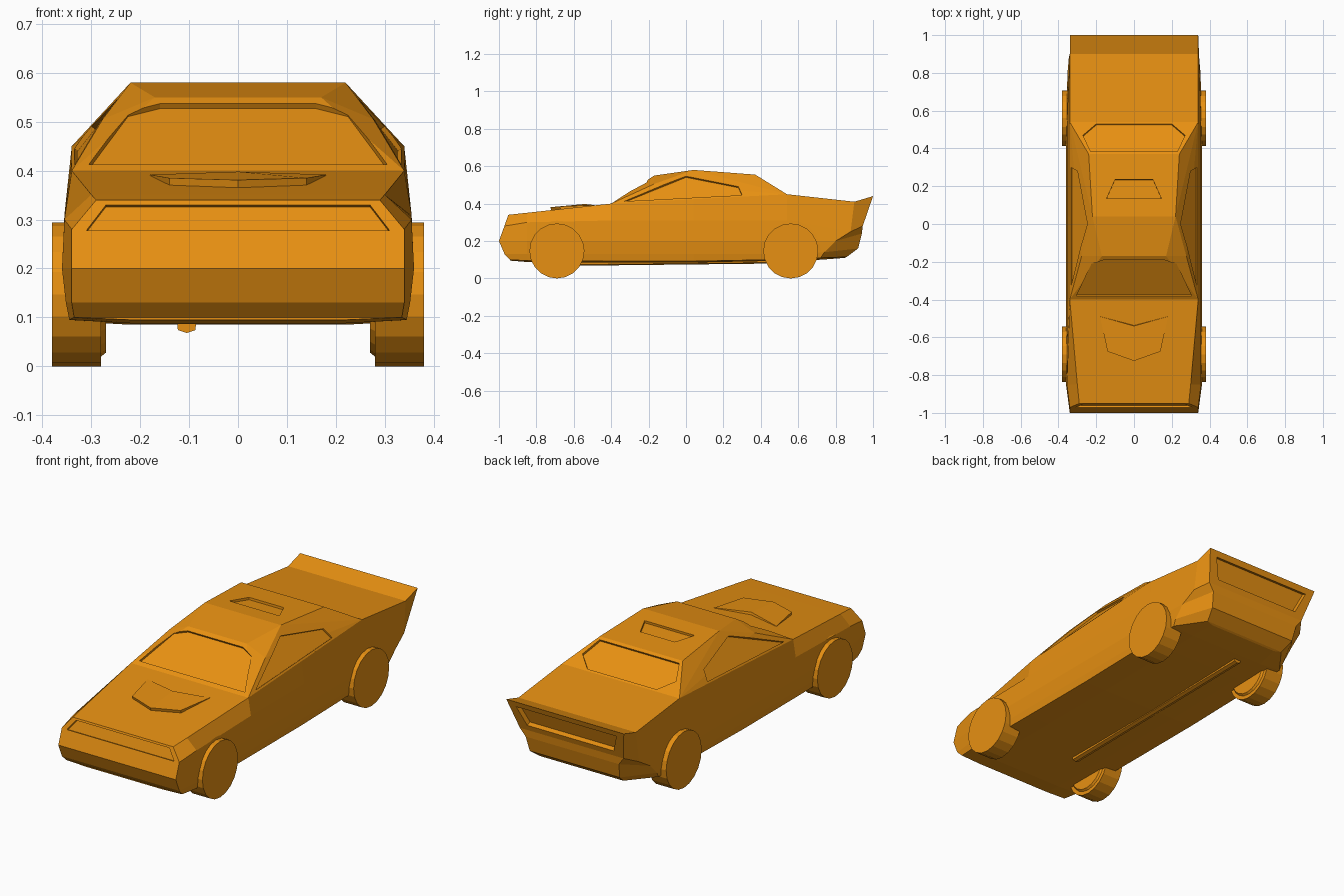
import bpy
import bmesh
from mathutils import Vector

if "Cube" in bpy.data.objects:
    bpy.data.objects.remove(bpy.data.objects["Cube"], do_unlink=True)

# Single paint colour
paint = bpy.data.materials.new("orange_paint")
paint.use_nodes = True
colour = (0.8, 0.28, 0.006, 1)
paint.diffuse_color = colour
paint.node_tree.nodes["Principled BSDF"].inputs["Base Color"].default_value = colour


def finish(name, bm):
    """Turn a bmesh into a painted object."""
    bmesh.ops.recalc_face_normals(bm, faces=bm.faces)
    mesh = bpy.data.meshes.new(name)
    bm.to_mesh(mesh)
    bm.free()
    mesh.materials.append(paint)
    obj = bpy.data.objects.new(name, mesh)
    bpy.context.collection.objects.link(obj)
    return obj


def mirrored(points):
    return points + [(-x, y, z) for x, y, z in reversed(points)]


def hull(name, points):
    """Convex solid around a few points."""
    bm = bmesh.new()
    verts = [bm.verts.new(p) for p in points]
    bmesh.ops.convex_hull(bm, input=verts)
    bmesh.ops.dissolve_limit(bm, angle_limit=0.01, verts=bm.verts, edges=bm.edges)
    return finish(name, bm)


def cut(target, cutter):
    """Subtract the cutter, then discard it."""
    cutter.hide_render = True
    mod = target.modifiers.new("cut", "BOOLEAN")
    mod.operation = "DIFFERENCE"
    mod.solver = "EXACT"
    mod.object = cutter
    bpy.context.view_layer.objects.active = target
    bpy.ops.object.modifier_apply(modifier=mod.name)
    bpy.data.objects.remove(cutter, do_unlink=True)


def recess(target, outline, depth=0.012):
    """Sink a flat outline lying on the surface into the target."""
    pts = [Vector(p) for p in outline]
    normal = (pts[1] - pts[0]).cross(pts[-1] - pts[0]).normalized() * depth
    bm = bmesh.new()
    near = [bm.verts.new(p - normal) for p in pts]
    far = [bm.verts.new(p + normal) for p in pts]
    bm.faces.new(near)
    bm.faces.new(far)
    for i in range(len(pts)):
        j = (i + 1) % len(pts)
        bm.faces.new((near[i], near[j], far[j], far[i]))
    cut(target, finish("cutter", bm))


def cylinder(name, x, y, z, radius, width, sides):
    bm = bmesh.new()
    bmesh.ops.create_cone(bm, cap_ends=True, segments=sides, radius1=radius,
                          radius2=radius, depth=width)
    for v in bm.verts:
        v.co = (v.co.z + x, v.co.y + y, v.co.x + z)
    return finish(name, bm)


# Lower body: half sections from floor to top edge, lofted nose to tail
def upright(y, floor, top_x, top_z, shoulder_z=0.31):
    return [(.22, y, floor), (.345, y, floor + .007), (.352, y, .13),
            (.36, y, .2), (.355, y, shoulder_z), (top_x, y, top_z)]


nose = [(.22, -.94, .095), (.335, -.94, .1), (.34, -.97, .13),
        (.34, -1, .2), (.34, -.971, .28), (.29, -.95, .34)]
rear_quarter = [(.22, .72, .1), (.345, .72, .11), (.35, .74, .14),
                (.352, .8, .2), (.345, .88, .25), (.34, .9, .41)]
tail = [(.2, .85, .11), (.24, .86, .115), (.26, .92, .16),
        (.27, .94, .24), (.3, .945, .28), (.34, 1, .44)]
sections = [nose, upright(-.85, .088, .3, .351, .3), upright(-.4, .085, .34, .4),
            upright(.04, .085, .34, .4234), upright(.54, .095, .34, .45),
            rear_quarter, tail]

bm = bmesh.new()
rings = [[bm.verts.new(p) for p in mirrored(s)] for s in sections]
count = len(rings[0])
for a, b in zip(rings, rings[1:]):
    for i in range(count):
        j = (i + 1) % count
        bm.faces.new((a[i], a[j], b[j], b[i]))
for ring in (rings[0], rings[-1]):
    for i in range(count // 2 - 1):
        bm.faces.new((ring[i], ring[i + 1], ring[-2 - i], ring[-1 - i]))
body = finish("body", bm)

# Wheels with dished outer faces, and the arches around them
R = 0.147
for end, y in (("front", -.69), ("rear", .56)):
    for side, s in (("left", 1), ("right", -1)):
        cut(body, cylinder("arch", s * .36, y, R + .003, R + .012, .18, 32))
        wheel = cylinder(f"{end}_{side}_wheel", s * .33, y, R, R, .1, 20)
        bm = bmesh.new()
        bm.from_mesh(wheel.data)
        outer = [f for f in bm.faces if f.normal.x * s > .9]
        bmesh.ops.inset_individual(bm, faces=outer, thickness=.02, depth=0)
        bmesh.ops.inset_individual(bm, faces=outer, thickness=.008, depth=-.01)
        bm.to_mesh(wheel.data)
        bm.free()

# Headlight band and tail recess
recess(body, mirrored([(.31, -.972, .278), (.27, -.9536, .33)]))
recess(body, mirrored([(.25, .955, .31), (.29, .99, .41)]), .025)

# Cabin with sloping glass and a peaked roof
cabin = hull("cabin", mirrored([
    (.33, -.38, .36), (.34, -.4, .4), (.277, -.17, .505), (.17, -.17, .55),
    (.22, .04, .58), (.24, .37, .555), (.34, .54, .45), (.33, .52, .38)]))


def on_windshield(x, y):
    return (x, y, .4 + (y + .4) * .652)


def on_rear_glass(x, y):
    return (x, y, .45 + (.54 - y) * .618)


def on_roof(x, y):
    return (x, y, .58 - (y - .04) * .0758)


def on_side(y, z):
    return (.34 - .77 * (z - .4 - .0532 * (y + .4)), y, z)


recess(cabin, mirrored([on_windshield(.305, -.38), on_windshield(.225, -.215),
                        on_windshield(.16, -.19)]))
recess(cabin, mirrored([on_rear_glass(.2, .53), on_rear_glass(.27, .47),
                        on_rear_glass(.23, .385)]))
recess(cabin, mirrored([on_roof(.145, .135), on_roof(.1, .235)]))
window = [on_side(-.33, .412), on_side(0, .545), on_side(.28, .49), on_side(.3, .445)]
for s in (1, -1):
    recess(cabin, [(s * x, y, z) for x, y, z in window], .008)

# Hood scoop: a raised wedge with a pointed front lip
bm = bmesh.new()
top = [bm.verts.new(p) for p in [(-.18, -.49, .392), (-.14, -.675, .385),
       (0, -.725, .381), (.14, -.675, .385), (.18, -.49, .392), (0, -.54, .398)]]
base = [bm.verts.new((v.co.x, v.co.y + .01, .35)) for v in top]
for i in range(len(top)):
    j = (i + 1) % len(top)
    bm.faces.new((top[i], top[j], base[j], base[i]))
for loop in (top, base):
    bm.faces.new((loop[0], loop[1], loop[2], loop[5]))
    bm.faces.new((loop[5], loop[2], loop[3], loop[4]))
finish("hood_scoop", bm)

# Exhaust pipe under the floor, with a faceted lower edge
hull("exhaust_pipe", [(-.105 + dx, y, z + drop)
                      for y, z in ((-.58, .068), (.68, .082))
                      for dx, drop in ((-.02, .03), (-.018, .006), (0, 0),
                                       (.018, .006), (.02, .03))])
